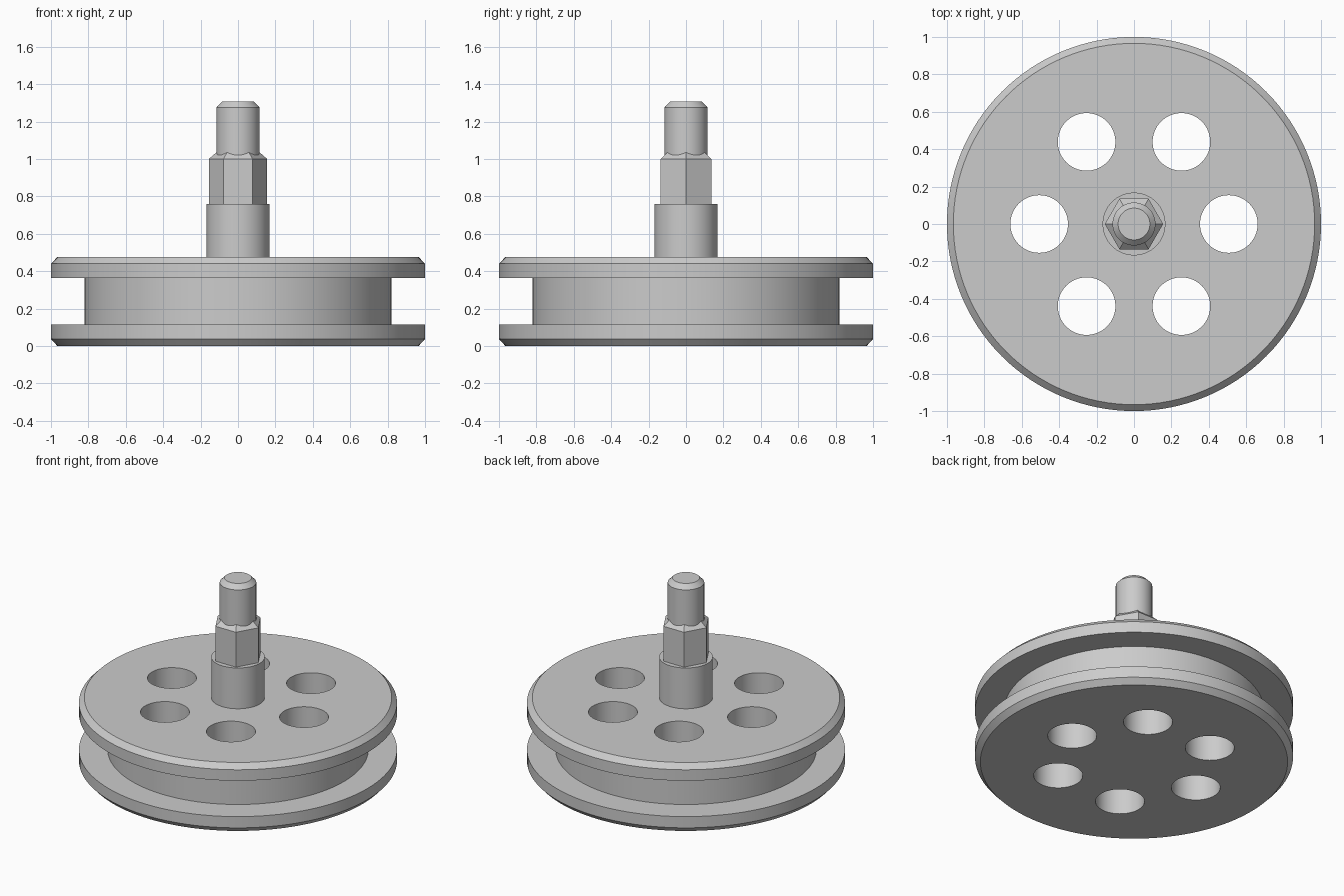
import bpy, bmesh, math

if "Cube" in bpy.data.objects:
    bpy.data.objects.remove(bpy.data.objects["Cube"])

steel = bpy.data.materials.new("grey_steel")
steel.diffuse_color = (0.6, 0.6, 0.6, 1)
steel.use_nodes = True
steel.node_tree.nodes["Principled BSDF"].inputs["Base Color"].default_value = steel.diffuse_color


def lathe(name, profile, sides=96, turn=0.0):
    """Closed solid of revolution from (radius, z) points, bottom to top."""
    bm = bmesh.new()
    rings = []
    for r, z in profile:
        rings.append([bm.verts.new((r * math.cos(turn + 2 * math.pi * i / sides),
                                    r * math.sin(turn + 2 * math.pi * i / sides), z))
                      for i in range(sides)])
    for a, b in zip(rings, rings[1:]):
        for i in range(sides):
            j = (i + 1) % sides
            bm.faces.new((a[i], a[j], b[j], b[i]))
    bm.faces.new(rings[0][::-1])
    bm.faces.new(rings[-1])
    mesh = bpy.data.meshes.new(name)
    bm.to_mesh(mesh)
    bm.free()
    mesh.materials.append(steel)
    ob = bpy.data.objects.new(name, mesh)
    bpy.context.collection.objects.link(ob)
    return ob


def smooth(ob):
    bpy.ops.object.select_all(action='DESELECT')
    ob.select_set(True)
    bpy.context.view_layer.objects.active = ob
    bpy.ops.object.shade_smooth_by_angle(angle=math.radians(25))


# Grooved wheel with chamfered flanges
wheel = lathe("grooved_wheel", [(0.966, 0), (1, 0.037), (1, 0.115), (0.82, 0.115),
                                (0.82, 0.364), (1, 0.364), (1, 0.44), (0.966, 0.475)], 128)

# Six through holes
for k in range(6):
    a = k * math.pi / 3
    cutter = lathe("hole_cutter", [(0.154, -0.1), (0.154, 0.6)], 64)
    cutter.location = (0.507 * math.cos(a), 0.507 * math.sin(a), 0)
    bpy.context.view_layer.update()
    mod = wheel.modifiers.new("hole", 'BOOLEAN')
    mod.operation, mod.solver, mod.object = 'DIFFERENCE', 'EXACT', cutter
    bpy.ops.object.select_all(action='DESELECT')
    wheel.select_set(True)
    bpy.context.view_layer.objects.active = wheel
    bpy.ops.object.modifier_apply(modifier=mod.name)
    bpy.data.objects.remove(cutter)
smooth(wheel)

# Round hub collar
smooth(lathe("hub_collar", [(0.168, 0.46), (0.168, 0.758)], 64))

# Hexagonal shank with sloped shoulder, corners along x
c = 1 / math.cos(math.pi / 6)
lathe("hex_shank", [(0.135 * c, 0.75), (0.135 * c, 1.0), (0.1 * c, 1.035)], 6)

# Round pin with chamfered tip
smooth(lathe("round_pin", [(0.115, 0.98), (0.115, 1.275), (0.085, 1.306)], 64))
